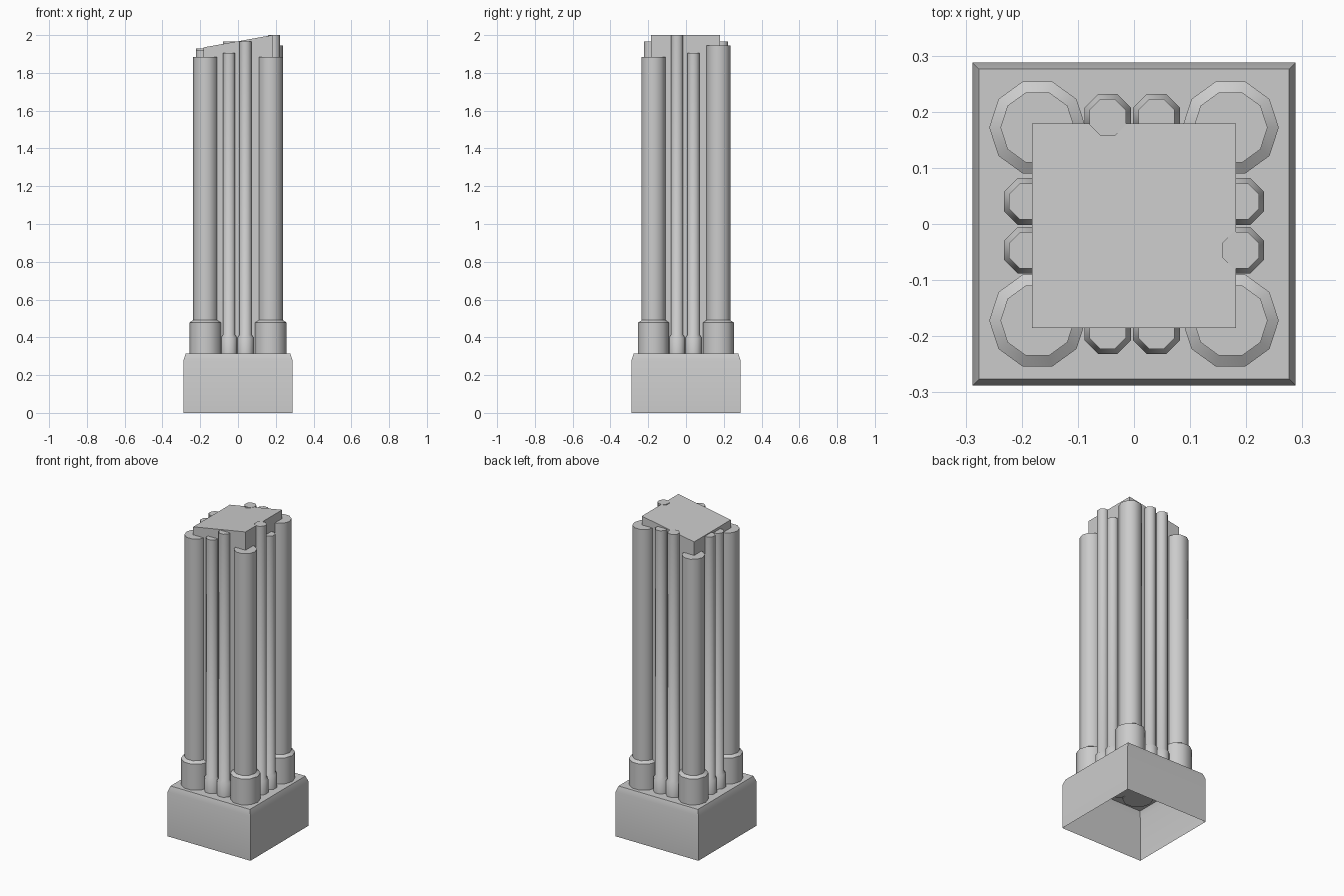
import bpy, bmesh, math

cube = bpy.data.objects.get("Cube")
if cube:
    bpy.data.objects.remove(cube, do_unlink=True)

stone = bpy.data.materials.new("grey_stone")
stone.use_nodes = True
GREY = (0.6, 0.6, 0.6, 1)
stone.diffuse_color = GREY
stone.node_tree.nodes["Principled BSDF"].inputs["Base Color"].default_value = GREY


def ring(bm, radius, z, sides, turn):
    return [bm.verts.new((radius * math.cos(turn + math.tau * i / sides),
                          radius * math.sin(turn + math.tau * i / sides), z))
            for i in range(sides)]


def stack(name, profile, sides, turn=0.0, x=0, y=0, angle=50, open_bottom=False):
    """Loft polygon rings of (radius, z) into one object."""
    bm = bmesh.new()
    rings = [ring(bm, r, z, sides, turn) for r, z in profile]
    for low, high in zip(rings, rings[1:]):
        for i in range(sides):
            j = (i + 1) % sides
            bm.faces.new((low[i], low[j], high[j], high[i]))
    bm.faces.new(rings[-1])
    if not open_bottom:
        bm.faces.new(rings[0][::-1])
    mesh = bpy.data.meshes.new(name)
    bm.to_mesh(mesh)
    bm.free()
    mesh.materials.append(stone)
    obj = bpy.data.objects.new(name, mesh)
    bpy.context.collection.objects.link(obj)
    obj.location = (x, y, 0)
    bpy.ops.object.select_all(action="DESELECT")
    obj.select_set(True)
    bpy.context.view_layer.objects.active = obj
    bpy.ops.object.shade_smooth_by_angle(angle=math.radians(angle))
    return obj


ROOT2 = math.sqrt(2)
QUARTER = math.pi / 4
BASE_TOP = 0.315

# Hollow plinth with a chamfered top edge
stack("plinth", [(0.288 * ROOT2, 0), (0.288 * ROOT2, 0.28), (0.276 * ROOT2, BASE_TOP)],
      4, QUARTER, angle=30, open_bottom=True)

# Square core with a roof that rises towards +x
core = stack("core", [(0.182 * ROOT2, BASE_TOP - 0.01), (0.182 * ROOT2, 2)],
             4, QUARTER, y=-0.003, angle=30)
for v in core.data.vertices:
    if v.co.z > 1 and v.co.x < 0:
        v.co.z = 1.935


def column(name, x, y, top, foot_r, shaft_r, foot_top, sides, turn):
    profile = [(foot_r, BASE_TOP - 0.01), (foot_r, foot_top), (shaft_r, foot_top + 0.013),
               (shaft_r, top)]
    stack(name, profile, sides, turn, x, y)


# Large corner columns
for name, sx, sy, top in (("front_right", -1, -1, 1.885), ("front_left", 1, -1, 1.885),
                          ("back_left", 1, 1, 1.945), ("back_right", -1, 1, 1.85)):
    column(name + "_corner_column", sx * 0.172, sy * 0.172, top, 0.086, 0.066, 0.478, 10, 0)

# Two slender columns on each side, listed by height
NEAR, FAR, OUT = -0.047, 0.04, 0.19
for side, tops in (("front", (1.905, 1.965)), ("back", (1.965, 1.965)),
                   ("right", (1.92, 1.93)), ("left", (2.0, 1.905))):
    for i, (along, top) in enumerate(zip((NEAR, FAR), tops)):
        x, y = {"front": (along, -OUT), "back": (along, OUT),
                "right": (-OUT, along), "left": (OUT, along)}[side]
        column(f"{side}_slender_column_{i + 1}", x, y, top, 0.045, 0.035, 0.4, 8, math.pi / 8)
